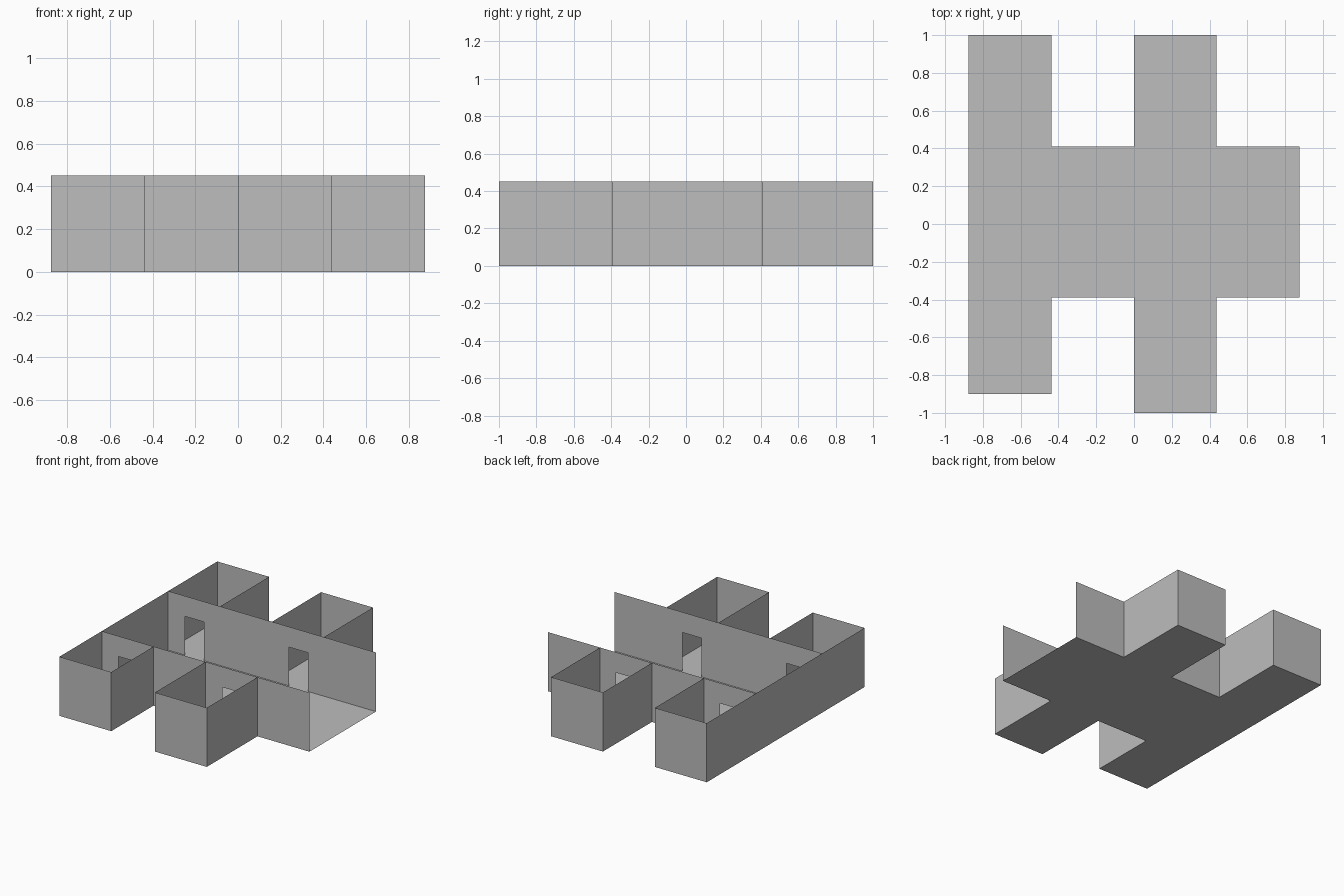
import bpy

cube = bpy.data.objects.get("Cube")
if cube:
    bpy.data.objects.remove(cube, do_unlink=True)

HEIGHT = 0.45
DOOR_TOP = 0.295
DOOR_HALF = 0.08
END = 0.875          # half length of the corridor
ROOM = 0.437         # room width
BACK, FRONT = 0.41, -0.39   # corridor wall positions

grey = bpy.data.materials.new("plain grey")
grey.use_nodes = True
colour = (0.51, 0.51, 0.51, 1)
grey.diffuse_color = colour
grey.node_tree.nodes["Principled BSDF"].inputs["Base Color"].default_value = colour


def sheet(name, points):
    """One flat, single-sided panel through the given outline."""
    mesh = bpy.data.meshes.new(name)
    mesh.from_pydata(points, [], [range(len(points))])
    mesh.materials.append(grey)
    obj = bpy.data.objects.new(name, mesh)
    bpy.context.collection.objects.link(obj)


def floor(name, x0, x1, y0, y1):
    sheet(name, [(x0, y0, 0), (x1, y0, 0), (x1, y1, 0), (x0, y1, 0)])


def wall(name, a, b):
    sheet(name, [(*a, 0), (*b, 0), (*b, HEIGHT), (*a, HEIGHT)])


def wall_with_doors(name, y, centres):
    """Long wall along x, notched by doorways that reach the floor."""
    points = [(-END, y, 0)]
    for c in centres:
        left, right = c - DOOR_HALF, c + DOOR_HALF
        points += [(left, y, 0), (left, y, DOOR_TOP),
                   (right, y, DOOR_TOP), (right, y, 0)]
    points += [(END, y, 0), (END, y, HEIGHT), (-END, y, HEIGHT)]
    sheet(name, points)


# Corridor, open at its +x end
floor("corridor_floor", -END, END, FRONT, BACK)
doors = (-0.655, 0.222)
wall_with_doors("corridor_back_wall", BACK, doors)
wall_with_doors("corridor_front_wall", FRONT, doors)

# Continuous outer wall shared by the corridor and both end rooms
wall("long_side_wall", (-END, 1.0), (-END, -0.9))

# Four side rooms: name, x start, corridor wall, far end
rooms = (("back_end_room", -END, BACK, 1.0),
         ("back_middle_room", 0, BACK, 1.0),
         ("front_end_room", -END, FRONT, -0.9),
         ("front_middle_room", 0, FRONT, -1.0))
for name, x0, near, far in rooms:
    x1 = x0 + ROOM
    floor(name + "_floor", x0, x1, min(near, far), max(near, far))
    wall(name + "_far_wall", (x0, far), (x1, far))
    wall(name + "_left_wall", (x1, near), (x1, far))
    if x0 > -END:
        wall(name + "_right_wall", (x0, far), (x0, near))
